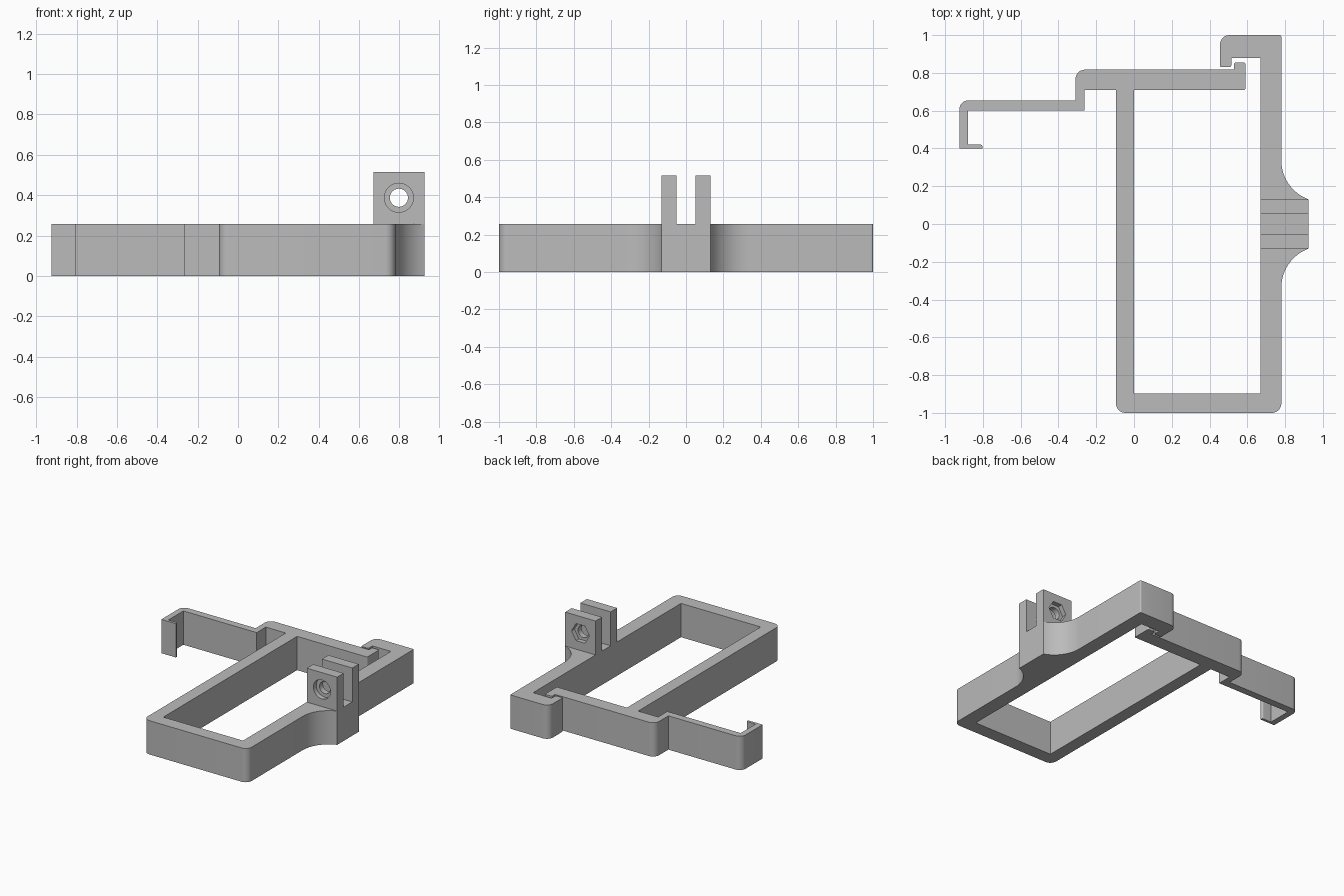
import bpy, bmesh, math
from mathutils import Vector

cube = bpy.data.objects.get("Cube")
if cube:
    bpy.data.objects.remove(cube, do_unlink=True)

HEIGHT, TOP = 0.257, 0.515
RIGHT, OUT = 0.78, 0.925          # frame side and mount face
LUG_X, LUG_Z = 0.797, 0.387       # bolt axis

grey = bpy.data.materials.new("plain grey")
grey.use_nodes = True
colour = (0.5, 0.5, 0.5, 1)
grey.diffuse_color = colour
grey.node_tree.nodes["Principled BSDF"].inputs["Base Color"].default_value = colour


def finish(name, bm):
    bmesh.ops.recalc_face_normals(bm, faces=bm.faces)
    mesh = bpy.data.meshes.new(name)
    bm.to_mesh(mesh)
    bm.free()
    mesh.materials.append(grey)
    ob = bpy.data.objects.new(name, mesh)
    bpy.context.collection.objects.link(ob)
    return ob


def select(ob):
    bpy.ops.object.select_all(action='DESELECT')
    ob.select_set(True)
    bpy.context.view_layer.objects.active = ob


def rounded(corners, steps=8):
    """Replace each (x, y, radius) right-angle corner by an arc."""
    pts = []
    for i, (x, y, r) in enumerate(corners):
        p = Vector((x, y))
        if r == 0:
            pts.append(p)
            continue
        a = (Vector(corners[i - 1][:2]) - p).normalized() * r
        b = (Vector(corners[(i + 1) % len(corners)][:2]) - p).normalized() * r
        for k in range(steps + 1):
            t = k / steps * math.pi / 2
            pts.append(p + a * (1 - math.sin(t)) + b * (1 - math.cos(t)))
    return pts


def extrude(name, pts, z0, z1):
    bm = bmesh.new()
    face = bm.faces.new([bm.verts.new((x, y, z0)) for x, y in pts])
    new = bmesh.ops.extrude_face_region(bm, geom=[face])["geom"]
    verts = [v for v in new if isinstance(v, bmesh.types.BMVert)]
    bmesh.ops.translate(bm, verts=verts, vec=(0, 0, z1 - z0))
    return finish(name, bm)


def drill(ob, radius, sides, y0, y1):
    """Cut a prism along y through the bolt axis."""
    pts = [(radius * math.cos(2 * math.pi * k / sides),
            radius * math.sin(2 * math.pi * k / sides)) for k in range(sides)]
    cutter = extrude("cutter", pts, y0, y1)
    for v in cutter.data.vertices:
        x, z, y = v.co
        v.co = (LUG_X + x, y, LUG_Z + z)
    cutter.data.flip_normals()
    cutter.hide_render = True
    select(ob)
    mod = ob.modifiers.new("drill", 'BOOLEAN')
    mod.operation, mod.solver, mod.object = 'DIFFERENCE', 'EXACT', cutter
    bpy.ops.object.modifier_apply(modifier=mod.name)
    bpy.data.objects.remove(cutter, do_unlink=True)


# Flared mount on the frame side: concave arcs above and below a flat face
flare_r, half = 0.22, 0.13
cx = RIGHT + flare_r
end = math.acos((cx - OUT) / flare_r)
cy = half + flare_r * math.sin(end)
arc = [(cx - flare_r * math.cos(end * k / 16),
        -cy + flare_r * math.sin(end * k / 16), 0) for k in range(17)]
flare = arc + [(x, -y, 0) for x, y, _ in reversed(arc)]

# Frame, latch and side arm as one outline
big, small = 0.05, 0.01
outline = [(-0.095, -1, big), (RIGHT, -1, big)] + flare + [
    (RIGHT, 1, small), (0.455, 1, big),                     # latch hook
    (0.455, 0.83, small), (0.515, 0.83, small),
    (0.515, 0.88, 0), (0.67, 0.88, 0),
    (0.67, -0.897, 0), (0, -0.897, 0), (0, 0.71, 0),        # inside opening
    (0.59, 0.71, small), (0.59, 0.855, small),              # latch lip
    (0.53, 0.855, small), (0.53, 0.817, 0),
    (-0.31, 0.817, big), (-0.31, 0.655, 0),                 # step
    (-0.925, 0.655, big), (-0.925, 0.4, 0),                 # side arm
    (-0.803, 0.4, 0), (-0.803, 0.42, small), (-0.88, 0.42, 0),
    (-0.88, 0.6, 0), (-0.263, 0.6, 0), (-0.263, 0.71, 0), (-0.095, 0.71, 0)]
parts = [extrude("clip_frame", rounded(outline), 0, HEIGHT)]

# Pair of lugs with a bolt hole, round recess in front and hex recess behind
for name, y0, y1 in (("front_lug", -half, -0.052), ("back_lug", 0.052, half)):
    box = [(0.67, y0), (OUT, y0), (OUT, y1), (0.67, y1)]
    lug = extrude(name, box, HEIGHT, TOP)
    drill(lug, 0.045, 32, y0 - 0.02, y1 + 0.02)
    if y0 < 0:
        drill(lug, 0.072, 32, y0 - 0.02, y0 + 0.035)
    else:
        drill(lug, 0.075, 6, y1 - 0.035, y1 + 0.02)
    parts.append(lug)

for ob in parts:
    select(ob)
    bpy.ops.object.shade_smooth_by_angle(angle=math.radians(30))
